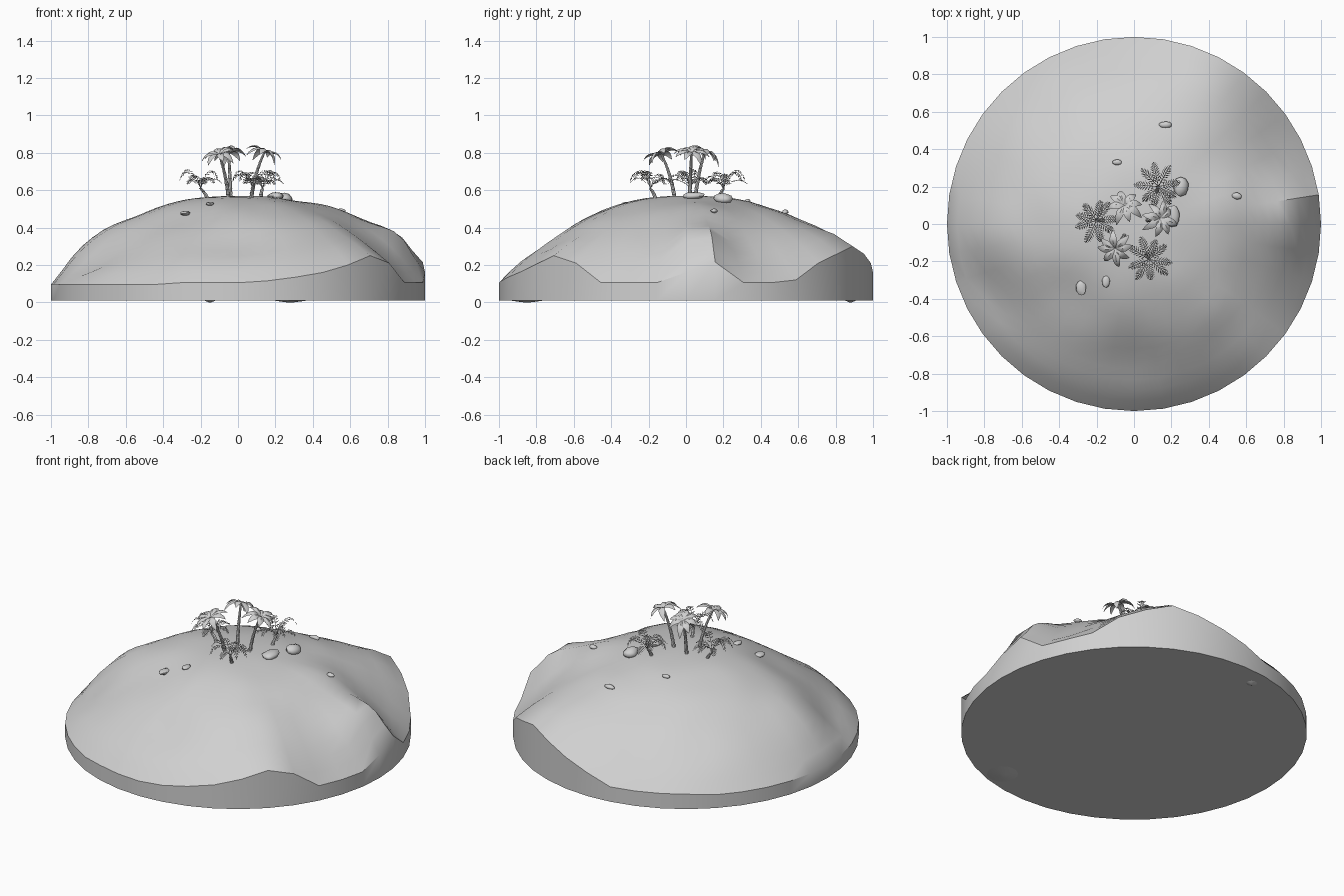
import bpy, bmesh, math, random
from math import sin, cos, pi, tau
from mathutils import Vector, Matrix, noise

random.seed(4)
old = bpy.data.objects.get("Cube")
if old:
    bpy.data.objects.remove(old)

grey = bpy.data.materials.new("light_grey")
grey.use_nodes = True
grey.diffuse_color = (0.63, 0.63, 0.63, 1)
grey.node_tree.nodes["Principled BSDF"].inputs["Base Color"].default_value = (0.63, 0.63, 0.63, 1)

SEG = 40
PEAK = 0.57
SHORE = 0.105
# Rim heights that differ from the plain low shore, by segment
RIM = {0: .16, 1: .215, 4: .12, 5: .21, 6: .26, 7: .30, 8: .26, 9: .21, 10: .16,
       31: .115, 32: .135, 33: .16, 34: .2, 35: .25, 36: .21}
# Humps and hollows: x, y, height, spread
HUMPS = [(.87, .05, .1, .1), (.58, .12, .03, .13), (.4, .78, .025, .15),
         (-.82, -.05, .04, .13), (-.8, -.36, -.05, .11), (-.55, -.5, -.04, .14),
         (-.32, -.42, -.035, .15), (-.05, -.72, -.04, .15), (.78, .38, -.02, .12)]


def rim(i):
    return RIM.get(i % SEG, .095 if 14 < i % SEG < 28 else SHORE)


def ground(x, y):
    """Height of the hill at a point."""
    r = min(math.hypot(x, y), 1)
    a = (math.atan2(y, x) % tau) / tau * SEG
    i = int(a)
    edge = rim(i) + (rim(i + 1) - rim(i)) * (a - i)
    edge = SHORE + (edge - SHORE) * r ** 1.5
    z = edge + (PEAK - edge) * (1 - r ** 2.4)
    fade = min(1, (1 - r) / .12)
    for hx, hy, h, s in HUMPS:
        z += fade * h * math.exp(-((x - hx) ** 2 + (y - hy) ** 2) / (2 * s * s))
    return z + fade * r * .02 * noise.noise(Vector((x * 5, y * 5, 0)))


def finish(name, bm, angle=None):
    mesh = bpy.data.meshes.new(name)
    bm.to_mesh(mesh)
    bm.free()
    mesh.materials.append(grey)
    obj = bpy.data.objects.new(name, mesh)
    bpy.context.collection.objects.link(obj)
    if angle:
        bpy.ops.object.select_all(action='DESELECT')
        obj.select_set(True)
        bpy.context.view_layer.objects.active = obj
        bpy.ops.object.shade_smooth_by_angle(angle=math.radians(angle))


def bridge(bm, a, b):
    n = len(a)
    for i in range(n):
        bm.faces.new((a[i], a[(i + 1) % n], b[(i + 1) % n], b[i]))


# Island: hill rings, straight cut wall and flat underside
bm = bmesh.new()
RINGS = 18
rings = []
for k in range(RINGS, 0, -1):
    r = k / RINGS
    pts = [(r * cos(tau * i / SEG), r * sin(tau * i / SEG)) for i in range(SEG)]
    rings.append([bm.verts.new((x, y, ground(x, y))) for x, y in pts])
bottom = [bm.verts.new((v.co.x, v.co.y, .01)) for v in rings[0]]
bridge(bm, bottom, rings[0])
for a, b in zip(rings, rings[1:]):
    bridge(bm, a, b)
top = bm.verts.new((0, 0, PEAK))
for i in range(SEG):
    bm.faces.new((rings[-1][i], rings[-1][(i + 1) % SEG], top))
bm.faces.new(bottom[::-1])
finish("island", bm, 40)

# Shallow swellings under the base
for x, y, r in ((.28, -.85, .09), (-.15, .88, .03)):
    bm = bmesh.new()
    bmesh.ops.create_cone(bm, segments=16, radius1=r * .2, radius2=r, depth=.01,
                          cap_ends=True, matrix=Matrix.Translation((x, y, .005)))
    finish("base_swelling", bm, 30)

# Rocks: x, y, width, depth, height
for x, y, w, d, h in ((.25, .2, .085, .1, .06), (.2, .04, .09, .12, .04),
                      (.17, .53, .07, .035, .025), (-.09, .33, .05, .03, .022),
                      (.55, .15, .055, .035, .025), (-.28, -.34, .055, .085, .025),
                      (-.15, -.31, .04, .07, .022)):
    bm = bmesh.new()
    bmesh.ops.create_icosphere(bm, subdivisions=2, radius=.5)
    for v in bm.verts:
        v.co *= 1 + .25 * noise.noise(v.co * 2 + Vector((x, y, 0)) * 9)
        v.co = Vector((v.co.x * w, v.co.y * d, v.co.z * h)) + Vector((x, y, ground(x, y) + h * .25))
    finish("rock", bm, 50)


def trunk(name, base, tip, r0, r1, steps):
    """Tapered, bowed stem with ringed bark."""
    bm = bmesh.new()
    prev = None
    for k in range(steps + 1):
        t = k / steps
        c = base.lerp(tip, t)
        flat = (tip - base) * (t * t - t) * .6
        c += Vector((flat.x, flat.y, 0))
        for flare in (1, 1.2):
            r = (r0 + (r1 - r0) * t) * flare
            ring = [bm.verts.new(c + Vector((r * cos(tau * i / 8), r * sin(tau * i / 8), .004 * (flare - 1))))
                    for i in range(8)]
            if prev:
                bridge(bm, prev, ring)
            prev = ring
    bm.faces.new(prev)
    finish(name, bm, 30)


def spine(a, length, rise, droop, t):
    """Point along an arching frond, measured from its foot."""
    reach = length * (t - .12 * t ** 3)
    return Vector((cos(a) * reach, sin(a) * reach, rise * t - droop * t * t))


def palm_crown(centre, lean, count, length, phase):
    """Broad folded leaves, the whole crown tipped along the lean."""
    bm = bmesh.new()
    tilt = Matrix.Rotation(.4, 4, Vector((-lean.y, lean.x, 0)))
    for n in range(count):
        a = phase + tau * n / count + random.uniform(-.15, .15)
        size = length * random.uniform(.88, 1.08)
        droop = random.uniform(.1, .16)
        side = Vector((-sin(a), cos(a), 0))
        prev = None
        for k in range(8):
            t = k / 7
            p = spine(a, size, .1, droop, t)
            w = .003 + .018 * sin(pi * t ** .8) if k < 7 else .0005
            fold = Vector((0, 0, w * .4))
            row = [bm.verts.new(q) for q in (p - side * w - fold, p, p + side * w - fold)]
            if prev:
                for j in (0, 1):
                    bm.faces.new((prev[j], row[j], row[j + 1], prev[j + 1]))
            prev = row
    bm.transform(Matrix.Translation(centre) @ tilt)
    finish("palm_leaves", bm, 40)


def fern_crown(centre, count, length, phase):
    """Arching stalks with pairs of narrow leaflets."""
    bm = bmesh.new()
    steps = 11
    for n in range(count):
        a = phase + tau * n / count + random.uniform(-.15, .15)
        size = length * random.uniform(.88, 1.1)
        rise = random.uniform(.17, .36)
        side = Vector((-sin(a), cos(a), 0))
        pts = [centre + spine(a, size, rise, rise * .88, k / steps) for k in range(steps + 1)]
        for k in range(steps):
            p, q = pts[k], pts[k + 1]
            along = (q - p).normalized()
            bm.faces.new([bm.verts.new(c) for c in (p - side * .002, q - side * .002,
                                                    q + side * .002, p + side * .002)])
            if k < 2:
                continue
            leaf = .032 * sin(pi * (.2 + .72 * k / steps))
            for s in (-1, 1):
                end = p + side * s * leaf * .8 + along * leaf * .6 - Vector((0, 0, leaf * .25))
                mid = p.lerp(end, .5)
                bm.faces.new([bm.verts.new(c) for c in (p, mid + along * .004, end, mid - along * .004)])
    finish("fern_fronds", bm)


# Three leaning palms
for x, y, bx, by, z, phase in ((-.05, .1, -.04, .05, .8, .2), (.14, .03, .07, .02, .8, .5),
                               (-.1, -.13, -.05, -.06, .79, .9)):
    base, tip = Vector((bx, by, ground(bx, by) - .02)), Vector((x, y, z))
    trunk("palm_trunk", base, tip, .01, .006, 9)
    palm_crown(tip, (tip - base), 8, .115, phase)

# Three low feathery plants
for x, y, bx, by, phase in ((.13, .2, .12, .17, .3), (-.2, .02, -.16, .02, .1), (.08, -.19, .07, -.16, .6)):
    tip = Vector((x, y, ground(x, y) + .05))
    trunk("fern_stem", Vector((bx, by, ground(bx, by) - .02)), tip, .01, .008, 4)
    fern_crown(tip, 9, .14, phase)
